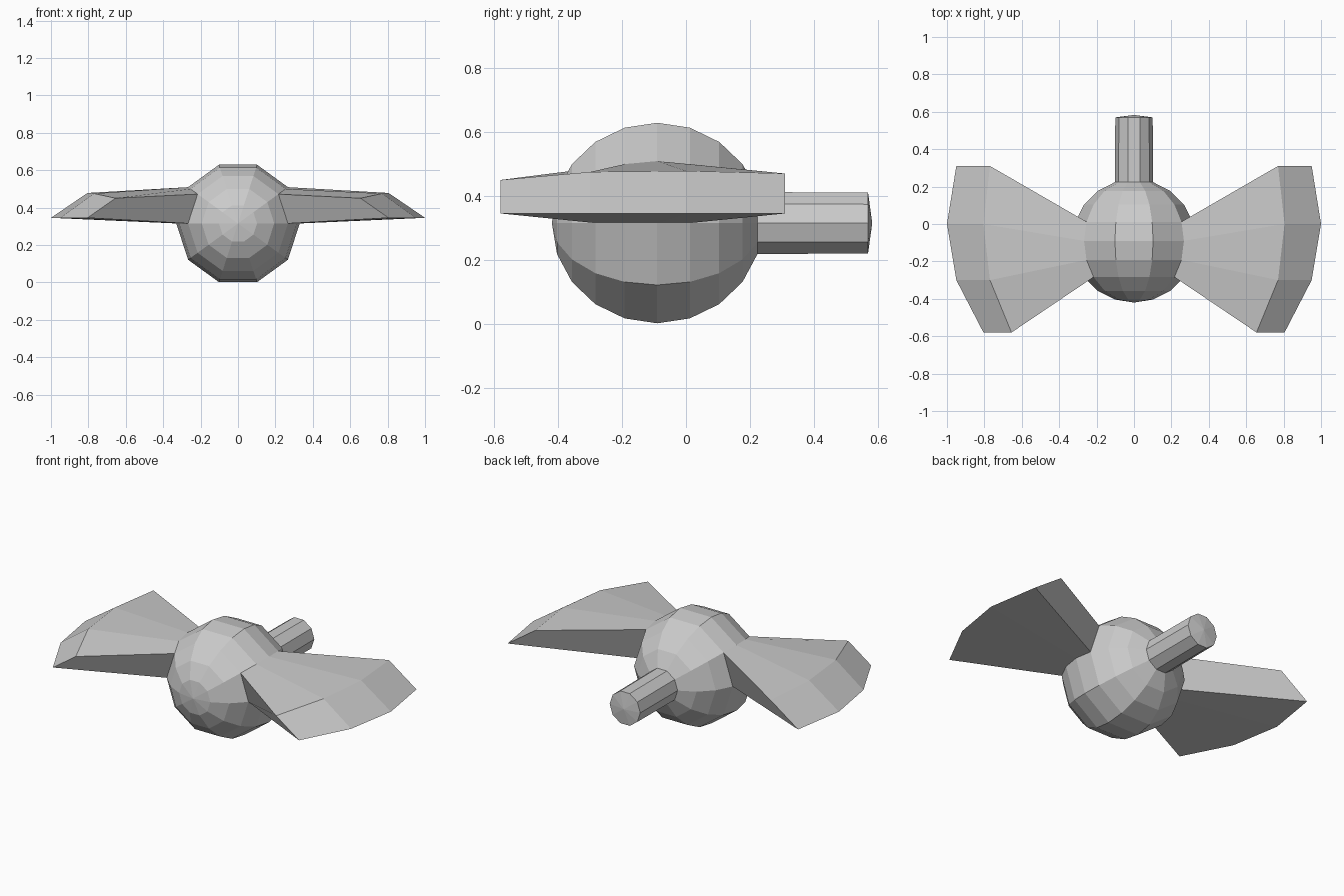
import bpy, bmesh
from math import sin, cos, pi, tau, atan2
from mathutils import Vector

if "Cube" in bpy.data.objects:
    bpy.data.objects.remove(bpy.data.objects["Cube"])

R, CY, CZ, SIDES = 0.33, -0.09, 0.315, 10

# Round body and rear handle: one profile (radius, y) turned about the y axis
profile = [(R * sin(pi * i / 10), CY - R * cos(pi * i / 10)) for i in range(10)]
profile += [(0.1, 0.57), (0, 0.583)]

bm = bmesh.new()
verts = [bm.verts.new((r, y, CZ)) for r, y in profile]
edges = [bm.edges.new(pair) for pair in zip(verts, verts[1:])]
bmesh.ops.spin(bm, geom=verts + edges, cent=(0, 0, CZ), axis=(0, 1, 0),
               angle=tau, steps=SIDES, use_duplicate=False)
bmesh.ops.remove_doubles(bm, verts=bm.verts[:], dist=0.001)

# Wings: three side facets of the body pulled out to a tip, front to back
tip_top = [(0.655, -0.58, 0.45), (0.77, -0.30, 0.475), (0.805, 0, 0.478), (0.77, 0.31, 0.47)]
tip_low = [(0.805, -0.58, 0.345), (0.95, -0.30, 0.345), (1.0, 0, 0.345), (0.95, 0.31, 0.345)]


def pull_wing(side):
    facets = []
    for f in bm.faces:
        c = f.calc_center_median()
        angle = atan2(c.z - CZ, c.x * side)
        if 0 < angle < pi / 5 and -0.28 < c.y < 0.0:
            facets.append(f)
    out = bmesh.ops.extrude_face_region(bm, geom=facets)
    new = [g for g in out["geom"] if isinstance(g, bmesh.types.BMVert)]
    old = [f for f in facets if f.is_valid]
    if old:
        bmesh.ops.delete(bm, geom=old, context='FACES_ONLY')
    top = sorted((v for v in new if v.co.z > CZ + 0.05), key=lambda v: v.co.y)
    low = sorted((v for v in new if v.co.z <= CZ + 0.05), key=lambda v: v.co.y)
    for row, targets in ((top, tip_top), (low, tip_low)):
        for v, (x, y, z) in zip(row, targets):
            v.co = Vector((x * side, y, z))


for side in (1, -1):
    pull_wing(side)

bmesh.ops.recalc_face_normals(bm, faces=bm.faces[:])
mesh = bpy.data.meshes.new("winged_body")
bm.to_mesh(mesh)
bm.free()
bpy.context.collection.objects.link(bpy.data.objects.new("winged_body", mesh))
